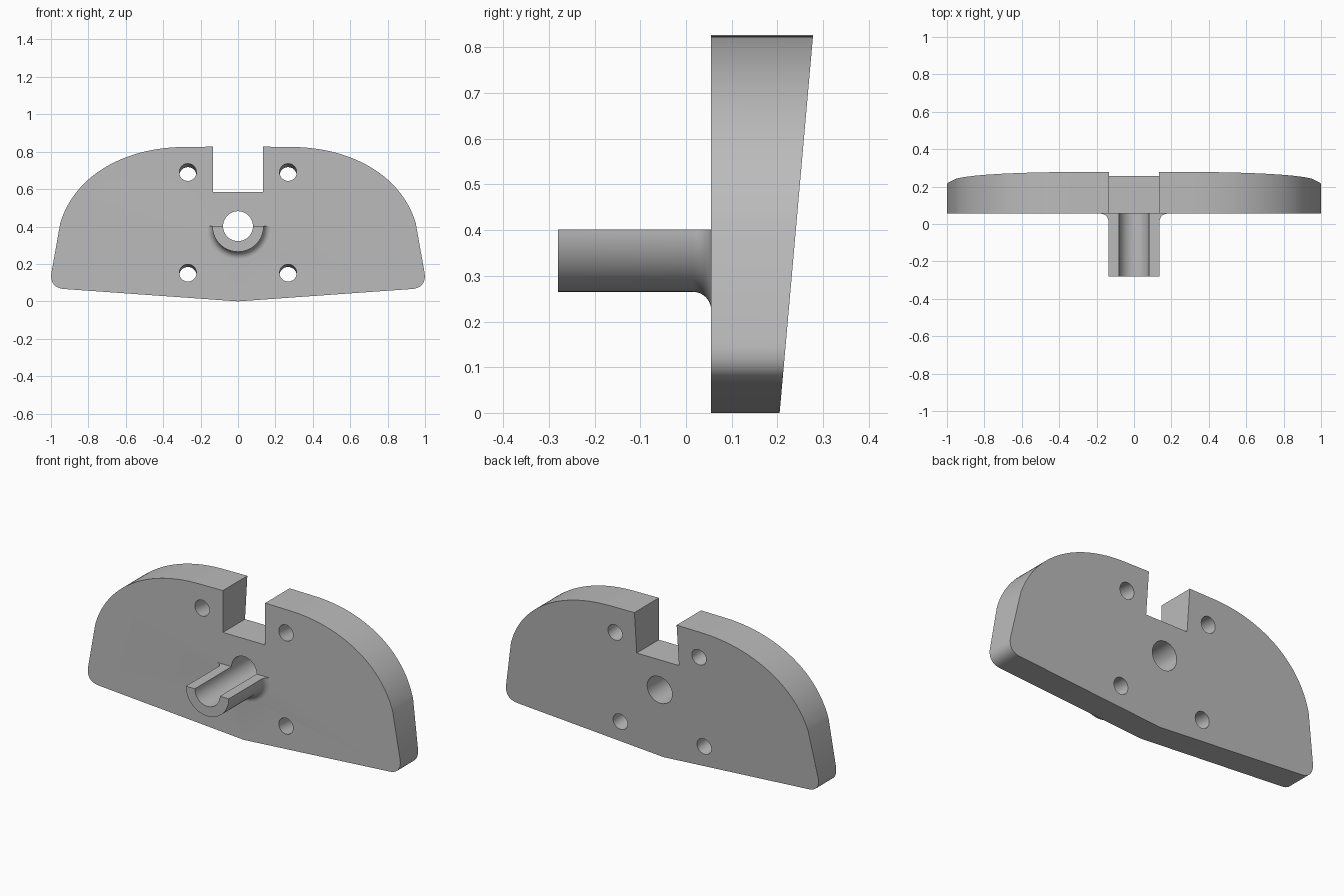
import bpy, bmesh, math
from mathutils import Matrix, Vector
from mathutils.geometry import interpolate_bezier

cube = bpy.data.objects.get("Cube")
if cube:
    bpy.data.objects.remove(cube, do_unlink=True)

FRONT, AXIS_Z, BORE = 0.055, 0.402, 0.08
TILT = math.atan(0.0885)

grey = bpy.data.materials.new("light grey")
grey.use_nodes = True
colour = (0.5, 0.5, 0.5, 1)
grey.diffuse_color = colour
grey.node_tree.nodes["Principled BSDF"].inputs["Base Color"].default_value = colour


def make_object(name, bm):
    bmesh.ops.recalc_face_normals(bm, faces=bm.faces)
    mesh = bpy.data.meshes.new(name)
    bm.to_mesh(mesh)
    bm.free()
    mesh.materials.append(grey)
    obj = bpy.data.objects.new(name, mesh)
    bpy.context.collection.objects.link(obj)
    return obj


def combine(obj, other, operation):
    mod = obj.modifiers.new(operation.title(), 'BOOLEAN')
    mod.operation, mod.object, mod.solver = operation, other, 'EXACT'
    bpy.context.view_layer.objects.active = obj
    bpy.ops.object.modifier_apply(modifier=mod.name)
    bpy.data.objects.remove(other, do_unlink=True)


def hole_cutter(name, x, z, radius, tilt=0):
    bm = bmesh.new()
    place = Matrix.Translation((x, FRONT, z)) @ Matrix.Rotation(math.pi / 2 - tilt, 4, 'X')
    bmesh.ops.create_cone(bm, cap_ends=True, segments=48, radius1=radius,
                          radius2=radius, depth=1.2, matrix=place)
    obj = make_object(name, bm)
    obj.hide_render = True
    return obj


def bezier(a, b, c, d, count):
    points = [Vector((p[0], p[1], 0)) for p in (a, b, c, d)]
    return [(p.x, p.y) for p in interpolate_bezier(*points, count)]


# Plate: half outline with notch, mirrored, with a sloping back
half = [(0.135, 0.585), (0.135, 0.827)]
half += bezier((0.3, 0.825), (0.6, 0.82), (0.87, 0.68), (0.95, 0.42), 32)
half += bezier((0.998, 0.15), (1.004, 0.105), (0.985, 0.07), (0.93, 0.066), 12)
outline = half + [(0, 0)] + [(-x, z) for x, z in reversed(half)]
bm = bmesh.new()
front = [bm.verts.new((x, FRONT, z)) for x, z in outline]
back = [bm.verts.new((x, 0.205 + math.tan(TILT) * z, z)) for x, z in outline]
bm.faces.new(front)
bm.faces.new(back)
for i in range(len(outline)):
    j = (i + 1) % len(outline)
    bm.faces.new((front[i], front[j], back[j], back[i]))
plate = make_object("mounting_plate", bm)

# Half-round spout with a fillet at its root
fillet = 0.04
profile = [(0, -0.28), (0.137, -0.28)]
for i in range(11):
    a = math.pi / 2 * i / 10
    profile.append((0.137 + fillet * (1 - math.cos(a)),
                    FRONT - fillet + fillet * math.sin(a)))
profile += [(profile[-1][0], FRONT + 0.02), (0, FRONT + 0.02)]
bm = bmesh.new()
section = bm.faces.new([bm.verts.new((r, y, AXIS_Z)) for r, y in profile])
bmesh.ops.spin(bm, geom=[section] + section.edges[:] + section.verts[:],
               cent=(0, 0, AXIS_Z), axis=(0, 1, 0), angle=math.pi, steps=40)
bmesh.ops.remove_doubles(bm, verts=bm.verts, dist=1e-5)
bmesh.ops.dissolve_degenerate(bm, edges=bm.edges, dist=1e-6)
combine(plate, make_object("half_round_spout", bm), 'UNION')

# Bore through plate and spout, then four screw holes square to the back
combine(plate, hole_cutter("bore_cutter", 0, AXIS_Z, BORE), 'DIFFERENCE')
for x in (-0.268, 0.268):
    for z in (0.69, 0.152):
        combine(plate, hole_cutter("screw_cutter", x, z, 0.046, TILT), 'DIFFERENCE')

bpy.ops.object.select_all(action='DESELECT')
plate.select_set(True)
bpy.context.view_layer.objects.active = plate
bpy.ops.object.shade_smooth_by_angle(angle=math.radians(25))
